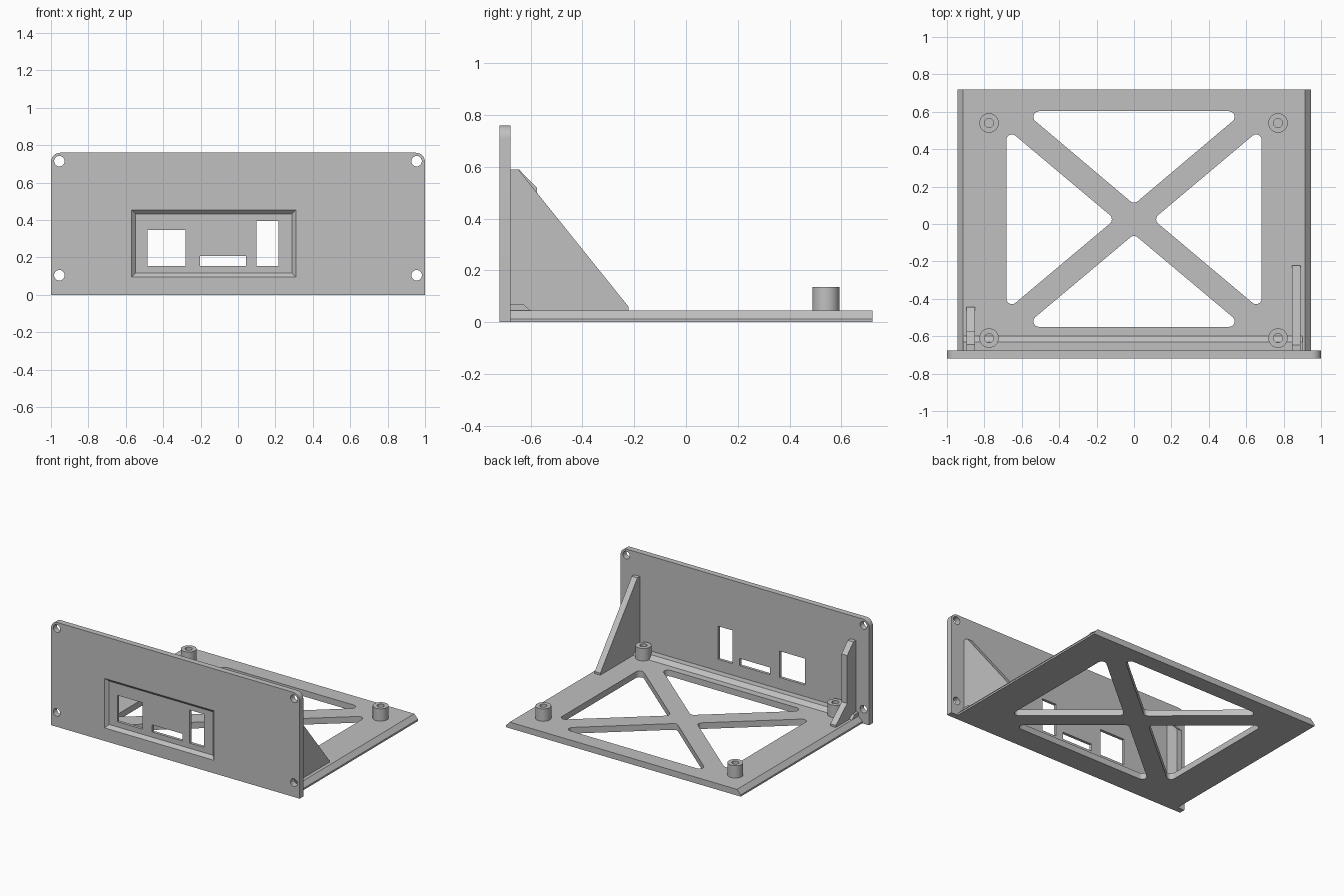
import bpy, bmesh, math
from mathutils import Vector

if "Cube" in bpy.data.objects:
    bpy.data.objects.remove(bpy.data.objects["Cube"], do_unlink=True)

grey = bpy.data.materials.new("plain grey")
grey.use_nodes = True
grey.diffuse_color = (0.53, 0.53, 0.53, 1)
grey.node_tree.nodes["Principled BSDF"].inputs["Base Color"].default_value = grey.diffuse_color

PLACE = {"x": lambda a, b, t: (t, a, b),
         "y": lambda a, b, t: (a, t, b),
         "z": lambda a, b, t: (a, b, t)}


def prism(name, outline, axis, lo, hi, far_outline=None):
    """Sweep a 2D outline along an axis, optionally towards a second outline."""
    bm = bmesh.new()
    near = [bm.verts.new(PLACE[axis](a, b, lo)) for a, b in outline]
    far = [bm.verts.new(PLACE[axis](a, b, hi)) for a, b in far_outline or outline]
    bm.faces.new(near)
    bm.faces.new(far)
    n = len(near)
    for i in range(n):
        j = (i + 1) % n
        bm.faces.new((near[i], near[j], far[j], far[i]))
    bmesh.ops.recalc_face_normals(bm, faces=bm.faces)
    mesh = bpy.data.meshes.new(name)
    bm.to_mesh(mesh)
    bm.free()
    mesh.materials.append(grey)
    obj = bpy.data.objects.new(name, mesh)
    bpy.context.collection.objects.link(obj)
    return obj


def rect(x0, x1, z0, z1):
    return [(x0, z0), (x1, z0), (x1, z1), (x0, z1)]


def circle(cx, cy, r, n=32):
    return [(cx + r * math.cos(math.tau * i / n), cy + r * math.sin(math.tau * i / n))
            for i in range(n)]


def rounded(points, radii, steps=8):
    """Replace each corner of a convex outline by an arc of its radius."""
    out = []
    for i, r in enumerate(radii):
        p = Vector(points[i])
        if r == 0:
            out.append(tuple(p))
            continue
        u = (Vector(points[i - 1]) - p).normalized()
        v = (Vector(points[(i + 1) % len(points)]) - p).normalized()
        half = u.angle(v) / 2
        centre = p + (u + v).normalized() * r / math.sin(half)
        start = p + u * r / math.tan(half) - centre
        end = p + v * r / math.tan(half) - centre
        a0 = math.atan2(start.y, start.x)
        turn = math.atan2(end.y, end.x) - a0
        turn = (turn + math.pi) % math.tau - math.pi
        for k in range(steps + 1):
            a = a0 + turn * k / steps
            out.append((centre.x + r * math.cos(a), centre.y + r * math.sin(a)))
    return out


def cut(obj, cutters):
    """Subtract the cutters and remove them."""
    for c in cutters:
        c.hide_render = True
        mod = obj.modifiers.new("cut", "BOOLEAN")
        mod.operation = "DIFFERENCE"
        mod.solver = "EXACT"
        mod.object = c
    bpy.context.view_layer.update()
    graph = bpy.context.evaluated_depsgraph_get()
    mesh = bpy.data.meshes.new_from_object(obj.evaluated_get(graph))
    obj.modifiers.clear()
    obj.data = mesh
    for c in cutters:
        bpy.data.objects.remove(c, do_unlink=True)


FRONT, INNER, BACK = -0.72, -0.677, 0.72
SEAT = INNER - 0.01          # parts sink slightly into the panel
TOP = 0.045                  # upper face of the base

# Front panel: screw holes, bevelled recess and connector windows
panel = prism("front_panel", rounded(rect(-1, 1, 0, 0.76), (0, 0, 0.05, 0.05)),
              "y", FRONT, INNER)
cutters = [prism("screw_hole_cutter", circle(x, z, 0.028), "y", -1, 0)
           for x in (-0.955, 0.955) for z in (0.105, 0.715)]
d = 0.022
cutters.append(prism("recess_cutter", rect(-0.57 - d, 0.31 + d, 0.095 - d, 0.455 + d),
                     "y", FRONT - d, FRONT + d,
                     rect(-0.57 + d, 0.31 - d, 0.095 + d, 0.455 - d)))
for window in ((-0.483, -0.28, 0.155, 0.347), (-0.203, 0.042, 0.155, 0.207),
               (0.1, 0.217, 0.155, 0.396)):
    cutters.append(prism("window_cutter", rect(*window), "y", -1, 0))
cut(panel, cutters)

# Base plate: chamfered long sides, four rounded triangular openings
base = prism("base_plate", [(-0.945, 0), (0.945, 0), (0.945, 0.013), (0.915, TOP),
                            (-0.915, TOP), (-0.945, 0.013)], "y", SEAT, BACK)
mid = 0.025
openings = [[(0, 0.105), (0.59, 0.603), (-0.59, 0.603)],
            [(0, -0.055), (-0.59, -0.55), (0.59, -0.55)]]
for s in (-1, 1):
    openings.append([(s * 0.102, mid), (s * 0.683, mid - 0.488), (s * 0.683, mid + 0.488)])
cut(base, [prism("opening_cutter", rounded(o, (0.03,) * 3), "z", -0.2, 0.2)
           for o in openings])

# Raised strip along the foot of the panel
strip = prism("foot_strip", [(SEAT, 0.04), (-0.595, 0.04), (-0.6, TOP),
                             (-0.63, 0.071), (SEAT, 0.071)], "x", -0.915, 0.9)

# Side braces: a long one on the left, a short one on the right
left_brace = prism("left_brace", [(SEAT, 0.04), (-0.222, 0.04), (-0.222, 0.06),
                                  (-0.648, 0.59), (SEAT, 0.59)], "x", 0.845, 0.89)
right_brace = prism("right_brace", [(SEAT, 0.04), (-0.445, 0.04), (-0.445, 0.06),
                                    (-0.575, 0.17), (-0.575, 0.518),
                                    (-0.645, 0.59), (SEAT, 0.59)], "x", -0.895, -0.85)

# Hollow standoffs
for x, side in ((-0.775, "right"), (0.77, "left")):
    for y, end in ((-0.61, "front"), (0.54, "back")):
        post = prism(f"{end}_{side}_standoff", circle(x, y, 0.052), "z", 0.04, 0.135)
        cut(post, [prism("bore_cutter", circle(x, y, 0.024), "z", 0, 0.2)])

# Smooth the round walls, keep the edges sharp
bpy.ops.object.select_all(action="DESELECT")
for obj in bpy.context.collection.objects:
    if obj.type == "MESH" and grey.name in obj.data.materials:
        obj.select_set(True)
        bpy.context.view_layer.objects.active = obj
bpy.ops.object.shade_smooth_by_angle(angle=math.radians(30))
